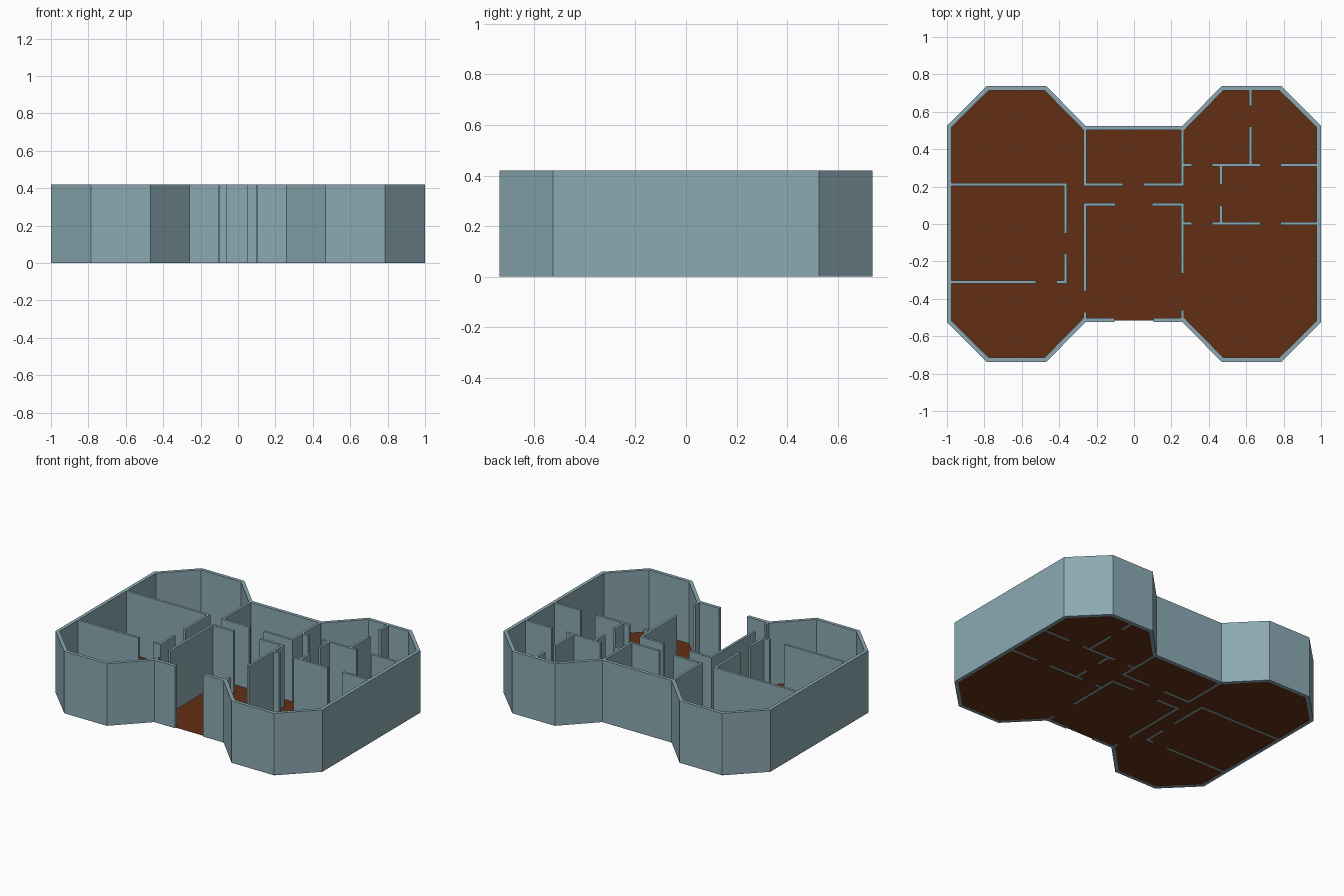
import bpy, bmesh
from mathutils import Vector

if "Cube" in bpy.data.objects:
    bpy.data.objects.remove(bpy.data.objects["Cube"])

H = 0.42        # wall height
EXT = 0.023     # outer wall thickness
INT = 0.016     # partition thickness
DOOR = 0.105    # half width of the front entrance


def finish(name, bm, color):
    bmesh.ops.recalc_face_normals(bm, faces=bm.faces)
    me = bpy.data.meshes.new(name)
    bm.to_mesh(me)
    bm.free()
    ob = bpy.data.objects.new(name, me)
    bpy.context.collection.objects.link(ob)
    mat = bpy.data.materials.get(color[0]) or bpy.data.materials.new(color[0])
    mat.diffuse_color = color[1]
    mat.use_nodes = True
    mat.node_tree.nodes["Principled BSDF"].inputs["Base Color"].default_value = mat.diffuse_color
    me.materials.append(mat)
    return ob


WALL = ("wall_paint", (0.26, 0.40, 0.45, 1))
WOOD = ("floor_wood", (0.125, 0.028, 0.007, 1))


def inset(path, d):
    """Mitred offset to the left of an open path."""
    out = []
    for i, p in enumerate(path):
        a = (p - path[i - 1]).normalized() if i else None
        b = (path[i + 1] - p).normalized() if i < len(path) - 1 else None
        a, b = a or b, b or a
        na, nb = Vector((-a.y, a.x)), Vector((-b.y, b.x))
        out.append(p + (na + nb) * (d / (1 + na.dot(nb))))
    return out


# Outline: right half from the entrance jamb to the back, then mirrored
half = [(DOOR, -0.525), (0.26, -0.525), (0.468, -0.737), (0.787, -0.737), (1, -0.525),
        (1, 0.525), (0.787, 0.737), (0.468, 0.737), (0.26, 0.525)]
outline = [Vector(p) for p in half] + [Vector((-x, y)) for x, y in reversed(half)]

# Outer wall, open at the entrance
bm = bmesh.new()
ring = outline + inset(outline, EXT)[::-1]
face = bm.faces.new([bm.verts.new((p.x, p.y, 0)) for p in ring])
ext = bmesh.ops.extrude_face_region(bm, geom=[face])
bmesh.ops.translate(bm, vec=(0, 0, H),
                    verts=[v for v in ext["geom"] if isinstance(v, bmesh.types.BMVert)])
finish("outer_wall", bm, WALL)

# Floor sheet
bm = bmesh.new()
bm.faces.new([bm.verts.new((p.x, p.y, 0.001)) for p in inset(outline, 0.008)])
finish("floor", bm, WOOD)


def partitions(name, along_x, along_y):
    """along_x: {y: [(x0, x1), ...]}, along_y: {x: [(y0, y1), ...]}"""
    bm = bmesh.new()

    def box(cx, cy, sx, sy):
        vs = bmesh.ops.create_cube(bm, size=1)["verts"]
        bmesh.ops.scale(bm, vec=(sx, sy, H), verts=vs)
        bmesh.ops.translate(bm, vec=(cx, cy, H / 2), verts=vs)

    for y, runs in along_x.items():
        for a, b in runs:
            box((a + b) / 2, y, b - a, INT)
    for x, runs in along_y.items():
        for a, b in runs:
            box(x, (a + b) / 2, INT, b - a)
    finish(name, bm, WALL)


# Left wing rooms
partitions("left_wing_walls",
           {0.21: [(-0.985, -0.375)],
            -0.31: [(-0.985, -0.525), (-0.415, -0.375)]},
           {-0.367: [(-0.05, 0.218), (-0.318, -0.157)]})

# Central hall and back room
partitions("central_walls",
           {0.21: [(-0.254, -0.06), (0.05, 0.252)],
            0.105: [(-0.254, -0.1), (0.095, 0.252)]},
           {-0.262: [(0.202, 0.515), (-0.36, 0.113), (-0.515, -0.47)],
            0.26: [(0.202, 0.515), (-0.265, 0.113), (-0.515, -0.46)]})

# Right wing rooms
gaps = [(0.268, 0.31), (0.418, 0.675), (0.783, 0.985)]
partitions("right_wing_walls",
           {0.315: gaps, 0.003: gaps},
           {0.622: [(0.63, 0.72), (0.323, 0.52)],
            0.465: [(0.21, 0.307), (0.011, 0.1)]})
